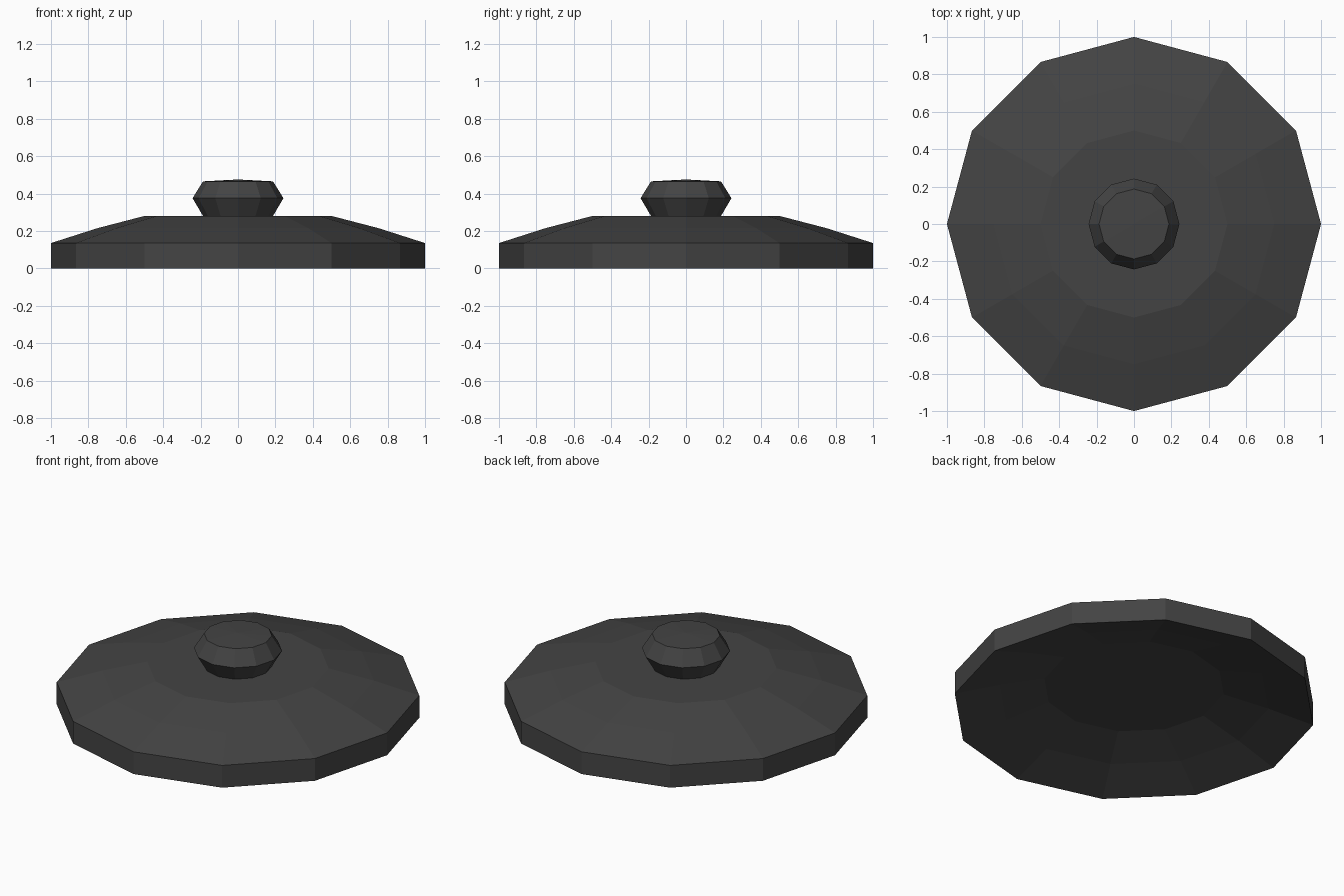
import bpy, bmesh
from math import cos, sin, tau

if "Cube" in bpy.data.objects:
    bpy.data.objects.remove(bpy.data.objects["Cube"])

SIDES = 12
THICKNESS = 0.135

dark = bpy.data.materials.new("dark_grey")
dark.diffuse_color = (0.057, 0.057, 0.057, 1)
dark.use_nodes = True
dark.node_tree.nodes["Principled BSDF"].inputs["Base Color"].default_value = dark.diffuse_color


def lathe(name, profile):
    """Flat-faced turned shape; a profile point with radius 0 closes it to a tip."""
    bm = bmesh.new()
    rings = []
    for r, z in profile:
        n = SIDES if r > 0 else 1
        rings.append([bm.verts.new((r * cos(tau * i / SIDES), r * sin(tau * i / SIDES), z))
                      for i in range(n)])
    for low, high in zip(rings, rings[1:]):
        for i in range(SIDES):
            j = (i + 1) % SIDES
            if len(low) == 1:
                bm.faces.new((low[0], high[j], high[i]))
            elif len(high) == 1:
                bm.faces.new((low[i], low[j], high[0]))
            else:
                bm.faces.new((low[i], low[j], high[j], high[i]))
    mesh = bpy.data.meshes.new(name)
    bm.to_mesh(mesh)
    bm.free()
    mesh.materials.append(dark)
    obj = bpy.data.objects.new(name, mesh)
    bpy.context.collection.objects.link(obj)
    return obj


# Lid of even thickness: the underside repeats the sloping top, lowered to z = 0
slope = [(1, THICKNESS), (0.75, 0.215), (0.5, 0.28), (0, 0.28)]
underside = [(r, z - THICKNESS) for r, z in reversed(slope)]
lathe("lid_plate", underside + slope)

# Flared knob with a slightly raised top
lathe("lid_knob", [(0.187, 0.28), (0.243, 0.375), (0.187, 0.465), (0, 0.475)])
